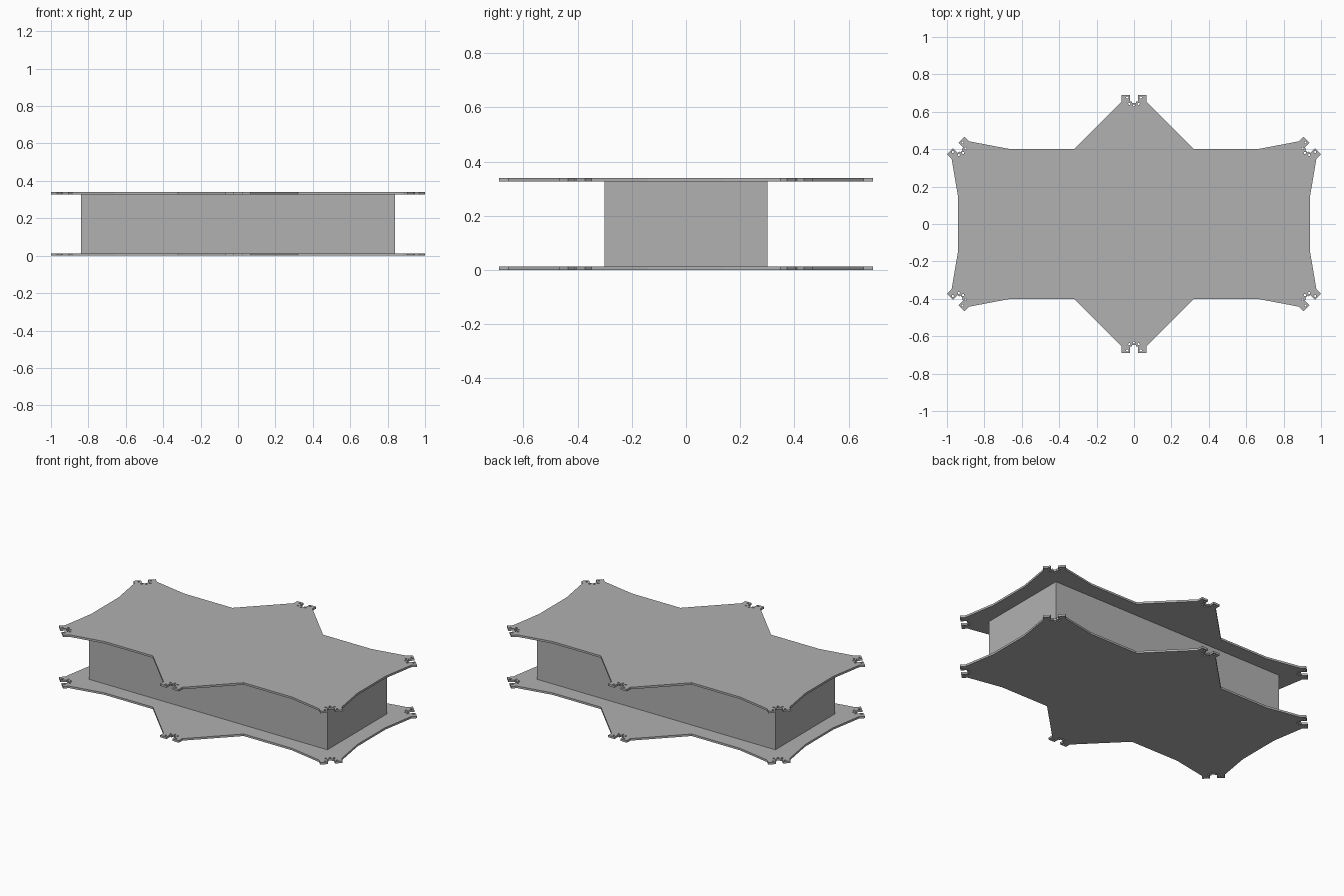
import bpy
from math import cos, sin, pi, radians
from mathutils import Vector, Matrix

cube = bpy.data.objects.get("Cube")
if cube:
    bpy.data.objects.remove(cube, do_unlink=True)

THICK = 0.013
HEIGHT = 0.34

grey = bpy.data.materials.new("plain_grey")
grey.use_nodes = True
grey.diffuse_color = (0.44, 0.44, 0.44, 1)
grey.node_tree.nodes["Principled BSDF"].inputs["Base Color"].default_value = (0.44, 0.44, 0.44, 1)

# Slotted motor lug: local x runs along the tip, local y points outward
HALF_LUG = [(0.066, -0.035), (0.066, 0), (0.021, 0), (0.021, -0.036), (0.01, -0.036), (0.01, -0.044)]
LUG = HALF_LUG + [(-x, y) for x, y in reversed(HALF_LUG)]
HOLES = [(0.036, -0.014), (-0.036, -0.014), (0.025, -0.048), (-0.025, -0.048), (0, -0.056)]

# Lug positions going anticlockwise, with the turn of the outward direction
MOUNTS = [((0.953, 0.42), -45), ((0, 0.69), 0), ((-0.953, 0.42), 45),
          ((-0.953, -0.42), 135), ((0, -0.69), 180), ((0.953, -0.42), 225)]


def place(points, mount):
    (x, y), angle = mount
    turn = Matrix.Rotation(radians(angle), 2)
    return [turn @ Vector(p) + Vector((x, y)) for p in points]


# Edge points of the plate between one lug and the next
END = [(0.94, -0.14), (0.94, 0.14)]
SIDE = [(0.66, 0.4), (0.32, 0.4)]
between = [SIDE,
           [(-x, y) for x, y in reversed(SIDE)],
           [(-x, -y) for x, y in END],
           [(-x, -y) for x, y in SIDE],
           [(x, -y) for x, y in reversed(SIDE)],
           END]
outline, holes = [], []
for mount, edge in zip(MOUNTS, between):
    outline += place(LUG, mount) + [Vector(p) for p in edge]
    for c in place(HOLES, mount):
        holes.append([c + 0.006 * Vector((cos(a * pi / 6), sin(a * pi / 6))) for a in range(12)])


def add_plate(name, z):
    curve = bpy.data.curves.new(name, 'CURVE')
    curve.dimensions = '2D'
    curve.fill_mode = 'BOTH'
    curve.extrude = THICK / 2
    for loop in [outline] + holes:
        spline = curve.splines.new('POLY')
        spline.points.add(len(loop) - 1)
        for point, p in zip(spline.points, loop):
            point.co = (p.x, p.y, 0, 1)
        spline.use_cyclic_u = True
        spline.use_smooth = False
    curve.materials.append(grey)
    plate = bpy.data.objects.new(name, curve)
    plate.location.z = z
    bpy.context.collection.objects.link(plate)
    bpy.ops.object.select_all(action='DESELECT')
    plate.select_set(True)
    bpy.context.view_layer.objects.active = plate
    bpy.ops.object.convert(target='MESH')


# Lower and upper plates
add_plate("lower_plate", THICK / 2)
add_plate("upper_plate", HEIGHT - THICK / 2)

# Body block between the plates
bpy.ops.mesh.primitive_cube_add(size=1, location=(0, 0, HEIGHT / 2))
body = bpy.context.object
body.name = "body_block"
body.scale = (1.68, 0.6, HEIGHT - 2 * THICK)
bpy.ops.object.transform_apply(location=False, rotation=False, scale=True)
body.data.materials.append(grey)
